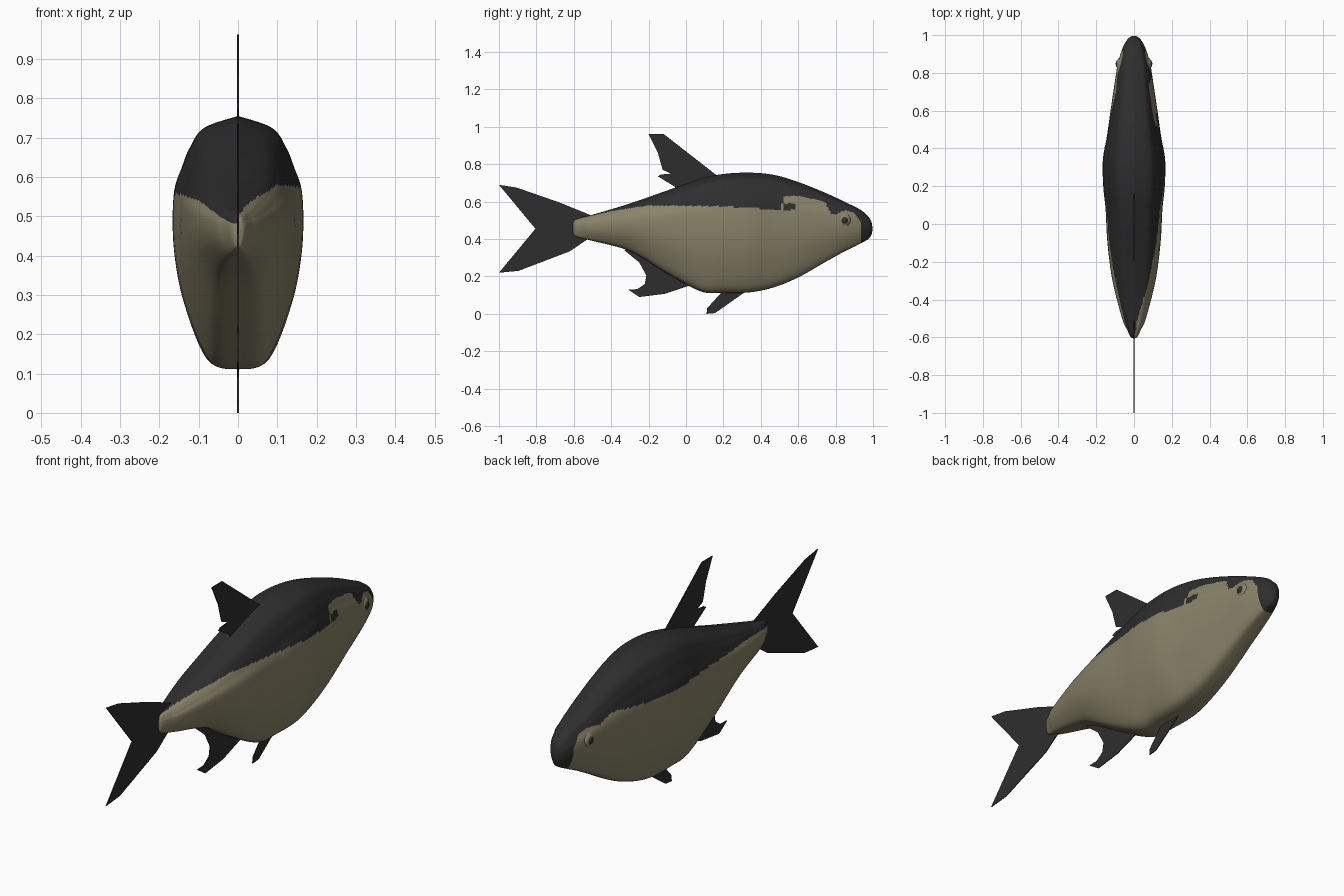
import bpy, bmesh, math
from mathutils import Vector

if "Cube" in bpy.data.objects:
    bpy.data.objects.remove(bpy.data.objects["Cube"])


def material(name, rgb):
    m = bpy.data.materials.new(name)
    m.diffuse_color = (*rgb, 1)
    m.use_nodes = True
    m.node_tree.nodes["Principled BSDF"].inputs["Base Color"].default_value = m.diffuse_color
    return m


DARK = material("charcoal", (0.027, 0.027, 0.028))
PALE = material("pale olive", (0.25, 0.225, 0.14))


def finish(name, bm, mats, smooth=False):
    bmesh.ops.recalc_face_normals(bm, faces=bm.faces)
    me = bpy.data.meshes.new(name)
    bm.to_mesh(me)
    bm.free()
    for m in mats:
        me.materials.append(m)
    for p in me.polygons:
        p.use_smooth = smooth
    ob = bpy.data.objects.new(name, me)
    bpy.context.collection.objects.link(ob)
    return ob


def spline(pts, sub):
    """Catmull-Rom samples through a list of points."""
    pts = [Vector(p) for p in pts]
    out = []
    for i in range(len(pts) - 1):
        a, b, c, d = pts[max(i - 1, 0)], pts[i], pts[i + 1], pts[min(i + 2, len(pts) - 1)]
        for k in range(sub):
            t = k / sub
            out.append(0.5 * (2 * b + (c - a) * t + (2 * a - 5 * b + 4 * c - d) * t * t
                              + (3 * b - a - 3 * c + d) * t ** 3))
    return out + [pts[-1]]


def lookup(table, y):
    for (y0, z0), (y1, z1) in zip(table, table[1:]):
        if y <= y1:
            return z0 + (z1 - z0) * max(0, (y - y0) / (y1 - y0))
    return table[-1][1]


# Body stations: (y, top, bottom, half width)
stations = [Vector(s) for s in [
    (-.605, .475, .445, .006), (-.597, .50, .42, .018), (-.56, .515, .405, .036),
    (-.5, .53, .39, .062), (-.3, .59, .335, .112), (-.1, .66, .215, .138),
    (.08, .722, .12, .148), (.2, .748, .113, .160), (.34, .755, .115, .162),
    (.47, .743, .142, .140), (.6, .705, .195, .122), (.75, .645, .28, .100),
    (.85, .598, .335, .084), (.93, .558, .375, .060), (.972, .523, .398, .038),
    (.99, .495, .42, .020), (.996, .47, .44, .006)]]
# Half cross-section, top to bottom, scaled to each station
half = spline([(0, 1), (.53, .953), (.75, .875), (.87, .80), (1, .69), (1, .48),
               (.84, .26), (.47, .034), (0, 0)], 8)
section = half + [Vector((-p.x, p.y)) for p in half[-2:0:-1]]

# Height of the edge between dark back and pale flank
line_right = [(-.61, .50), (-.55, .515), (-.4, .55), (-.2, .58), (.2, .575), (.45, .56),
              (.51, .56), (.52, .63), (.61, .63), (.74, .60), (.78, .53), (.80, .53),
              (.85, .555), (.90, .54), (.935, .49), (.94, 0), (1, 0)]
line_left = [(-.61, .48), (-.5, .505), (-.3, .54), (0, .555), (.5, .56), (.7, .58),
             (.78, .55), (.85, .555), (.90, .54), (.935, .49), (.94, 0), (1, 0)]


def is_dark(c):
    if c.x > 0 and .52 < c.y < .585 and .555 < c.z < .59:
        return True
    return c.z > lookup(line_right if c.x > 0 else line_left, c.y)


bm = bmesh.new()
rings = []
for y, top, bot, w in spline(stations, 10):
    rings.append([bm.verts.new((p.x * w, y, bot + p.y * (top - bot))) for p in section])
n = len(section)
for r0, r1 in zip(rings, rings[1:]):
    for i in range(n):
        bm.faces.new((r0[i], r0[(i + 1) % n], r1[(i + 1) % n], r1[i]))
bm.faces.new(rings[0])
bm.faces.new(rings[-1])
for f in bm.faces:
    f.material_index = 0 if is_dark(f.calc_center_median()) else 1
finish("body", bm, [DARK, PALE], True)

# Fins: thin plates on the centre plane, outlines in (y, z)
fins = {
    "tail_fin": [(-1, .69), (-.905, .675), (-.675, .595), (-.515, .53), (-.45, .46),
                 (-.525, .40), (-.62, .335), (-.895, .23), (-1, .22), (-.805, .455)],
    "dorsal_fin": [(-.2, .962), (-.12, .962), (.165, .74), (.15, .65), (-.05, .60),
                   (-.06, .68), (-.15, .735), (-.135, .745), (-.08, .75), (-.125, .77),
                   (-.15, .86)],
    "anal_fin": [(-.33, .34), (-.25, .275), (-.212, .205), (-.22, .16), (-.26, .132),
                 (-.31, .13), (-.25, .09), (-.115, .107), (.03, .155), (.03, .25), (-.25, .38)],
    "pelvic_fin": [(.32, .12), (.155, .004), (.11, 0), (.113, .03), (.19, .115),
                   (.22, .18), (.30, .18)],
}
for name, outline in fins.items():
    bm = bmesh.new()
    f = bm.faces.new([bm.verts.new((-.002, y, z)) for y, z in outline])
    ext = bmesh.ops.extrude_face_region(bm, geom=[f])["geom"]
    bmesh.ops.translate(bm, vec=(.004, 0, 0),
                        verts=[v for v in ext if isinstance(v, bmesh.types.BMVert)])
    bmesh.ops.triangulate(bm, faces=[f for f in bm.faces if len(f.verts) > 4])
    finish(name, bm, [DARK])


def ball(name, mat, loc, scale):
    bm = bmesh.new()
    bmesh.ops.create_uvsphere(bm, u_segments=20, v_segments=12, radius=1)
    bmesh.ops.scale(bm, vec=scale, verts=bm.verts)
    bmesh.ops.translate(bm, vec=loc, verts=bm.verts)
    finish(name, bm, [mat], True)


# Eyes: pale ball with a dark pupil on the outer side
for side, s in (("right", 1), ("left", -1)):
    ball(f"{side}_eye", PALE, (s * .07, .845, .50), (.024, .037, .037))
    ball(f"{side}_pupil", DARK, (s * .084, .848, .50), (.013, .021, .021))
